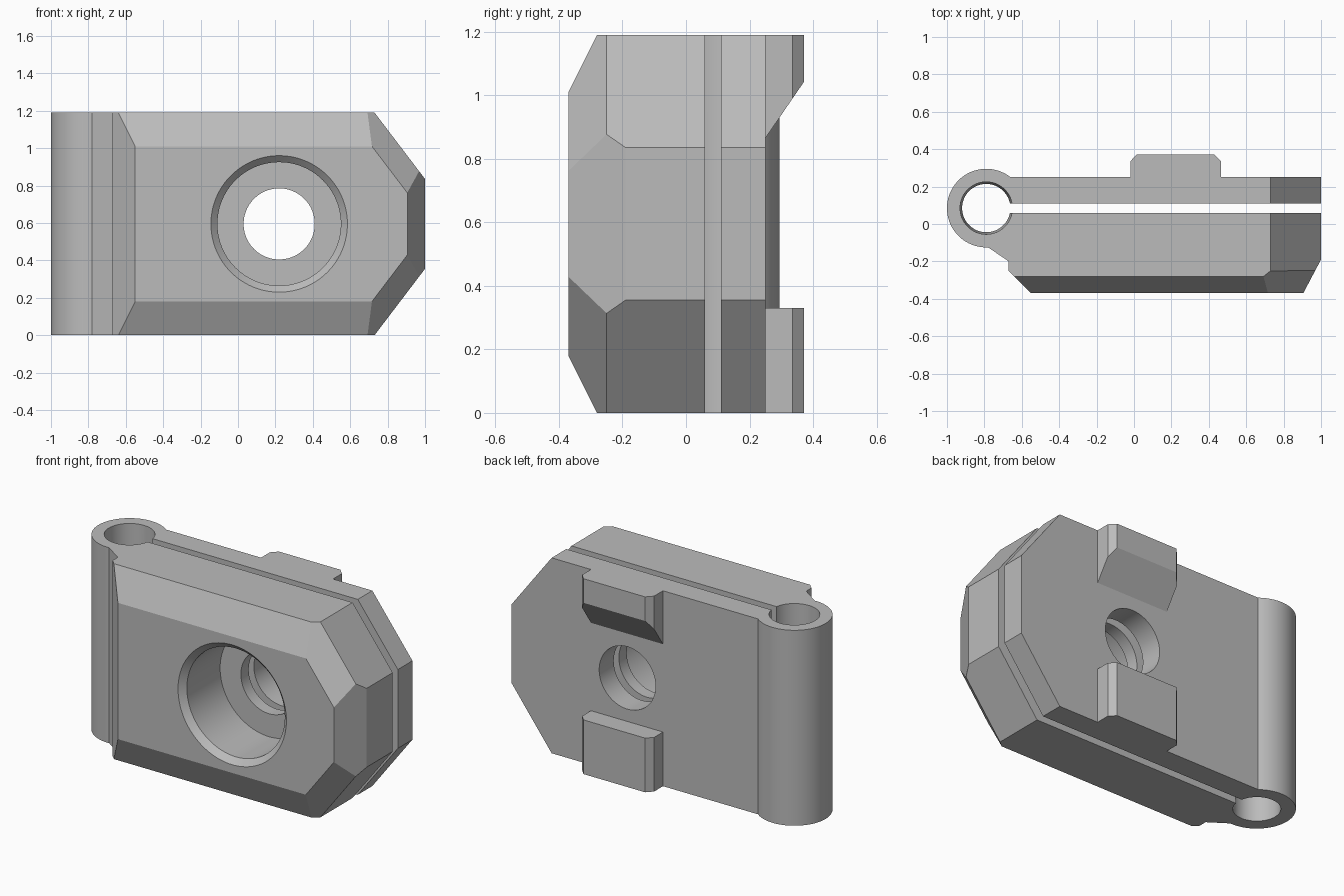
import bpy, bmesh, math
from mathutils import Vector

H = 1.19                      # overall height
BARREL = (-0.79, 0.085)       # hinge axis in plan
BORE = (0.22, H / 2)          # bolt hole axis in elevation

cube = bpy.data.objects.get("Cube")
if cube:
    bpy.data.objects.remove(cube, do_unlink=True)

grey = bpy.data.materials.new("plain_grey")
grey.use_nodes = True
grey.diffuse_color = (0.5, 0.5, 0.5, 1)
grey.node_tree.nodes["Principled BSDF"].inputs["Base Color"].default_value = (0.5, 0.5, 0.5, 1)


def to_object(name, bm):
    bmesh.ops.recalc_face_normals(bm, faces=bm.faces)
    mesh = bpy.data.meshes.new(name)
    bm.to_mesh(mesh)
    bm.free()
    mesh.materials.append(grey)
    obj = bpy.data.objects.new(name, mesh)
    bpy.context.collection.objects.link(obj)
    return obj


def prism(points, z0, z1):
    """Extrude a plan outline from z0 to z1."""
    bm = bmesh.new()
    face = bm.faces.new([bm.verts.new((x, y, z0)) for x, y in points])
    top = bmesh.ops.extrude_face_region(bm, geom=[face])["geom"]
    verts = [v for v in top if isinstance(v, bmesh.types.BMVert)]
    bmesh.ops.translate(bm, verts=verts, vec=(0, 0, z1 - z0))
    return bm


def cut(bm, point, normal):
    """Slice away everything on the normal side of a plane and cap it."""
    geom = bm.verts[:] + bm.edges[:] + bm.faces[:]
    res = bmesh.ops.bisect_plane(bm, geom=geom, plane_co=point,
                                 plane_no=Vector(normal).normalized(), clear_outer=True)
    edges = [e for e in res["geom_cut"] if isinstance(e, bmesh.types.BMEdge)]
    bmesh.ops.contextual_create(bm, geom=edges)


def lathe(name, profile, centre, axis, n=96):
    """Closed solid of revolution; profile is (radius, position along axis)."""
    bm = bmesh.new()
    rings = []
    for r, t in profile:
        ring = []
        for i in range(n):
            a = 2 * math.pi * i / n
            u, v = centre[0] + r * math.cos(a), centre[1] + r * math.sin(a)
            ring.append(bm.verts.new((u, v, t) if axis == "z" else (u, t, v)))
        rings.append(ring)
    for a, b in zip(rings, rings[1:]):
        for i in range(n):
            j = (i + 1) % n
            bm.faces.new((a[i], a[j], b[j], b[i]))
    bm.faces.new(rings[0])
    bm.faces.new(rings[-1])
    return to_object(name, bm)


# Main plate with its pointed end and bevelled front edges
bm = prism([(-0.67, -0.37), (1, -0.37), (1, 0.25), (-0.67, 0.25)], 0, H)
for s in (-1, 1):
    def z(h):
        return H / 2 + s * (h - H / 2)
    cut(bm, (0.73, 0, z(H)), (0.355, 0, s * 0.27))
    cut(bm, (0, -0.28, z(H)), (0, -2, s))
    cut(bm, (0.73, -0.25, z(H)), (0.796, -1, s * 0.605))
cut(bm, (1, -0.19, 0), (0.18, -0.095, 0))
cut(bm, (-0.67, -0.25, 0), (-1, -1, 0))
body = to_object("clamp_body", bm)

# Hinge barrel and the neck that joins it to the plate
barrel = lathe("hinge_barrel", [(0.21, 0), (0.21, H)], BARREL, "z")
neck = to_object("hinge_neck", prism(
    [(-0.78, -0.125), (-0.67, -0.2), (-0.5, -0.2), (-0.5, 0.2), (-0.78, 0.2)], 0, H))

# Two rear lugs with chamfered corners, the upper one undercut
lug = [(-0.02, 0.2), (0.465, 0.2), (0.465, 0.335), (0.43, 0.372), (0.015, 0.372), (-0.02, 0.335)]
lower_lug = to_object("lower_lug", prism(lug, 0, 0.33))
bm = prism(lug, 0.7, H)
cut(bm, (0, 0.25, 0.865), (0, 0.175, -0.12))
upper_lug = to_object("upper_lug", bm)

# Cutters: hinge bore, split slot and stepped bolt hole
hinge_bore = lathe("hinge_bore_cutter", [(0.129, -0.1), (0.129, 0), (0.14, H), (0.14, H + 0.1)], BARREL, "z")
slot = to_object("slot_cutter", prism(
    [(-0.75, 0.06), (1.1, 0.06), (1.1, 0.11), (-0.75, 0.11)], -0.1, H + 0.1))
bolt_hole = lathe("bolt_hole_cutter", [(0.365, -0.5), (0.365, -0.37), (0.33, -0.335),
                                       (0.33, -0.015), (0.19, -0.015), (0.19, 0.5)], BORE, "y")

steps = [(o, "UNION") for o in (barrel, neck, lower_lug, upper_lug)]
steps += [(o, "DIFFERENCE") for o in (hinge_bore, slot, bolt_hole)]
for tool, operation in steps:
    mod = body.modifiers.new(tool.name, "BOOLEAN")
    mod.object, mod.operation, mod.solver = tool, operation, "EXACT"

# Bake the booleans and discard the tools
graph = bpy.context.evaluated_depsgraph_get()
baked = bpy.data.meshes.new_from_object(body.evaluated_get(graph))
body.modifiers.clear()
body.data = baked
for tool, _ in steps:
    bpy.data.objects.remove(tool, do_unlink=True)

# Smooth the round walls, keep the machined edges sharp
bpy.ops.object.select_all(action="DESELECT")
body.select_set(True)
bpy.context.view_layer.objects.active = body
bpy.ops.object.shade_smooth_by_angle(angle=math.radians(20))
